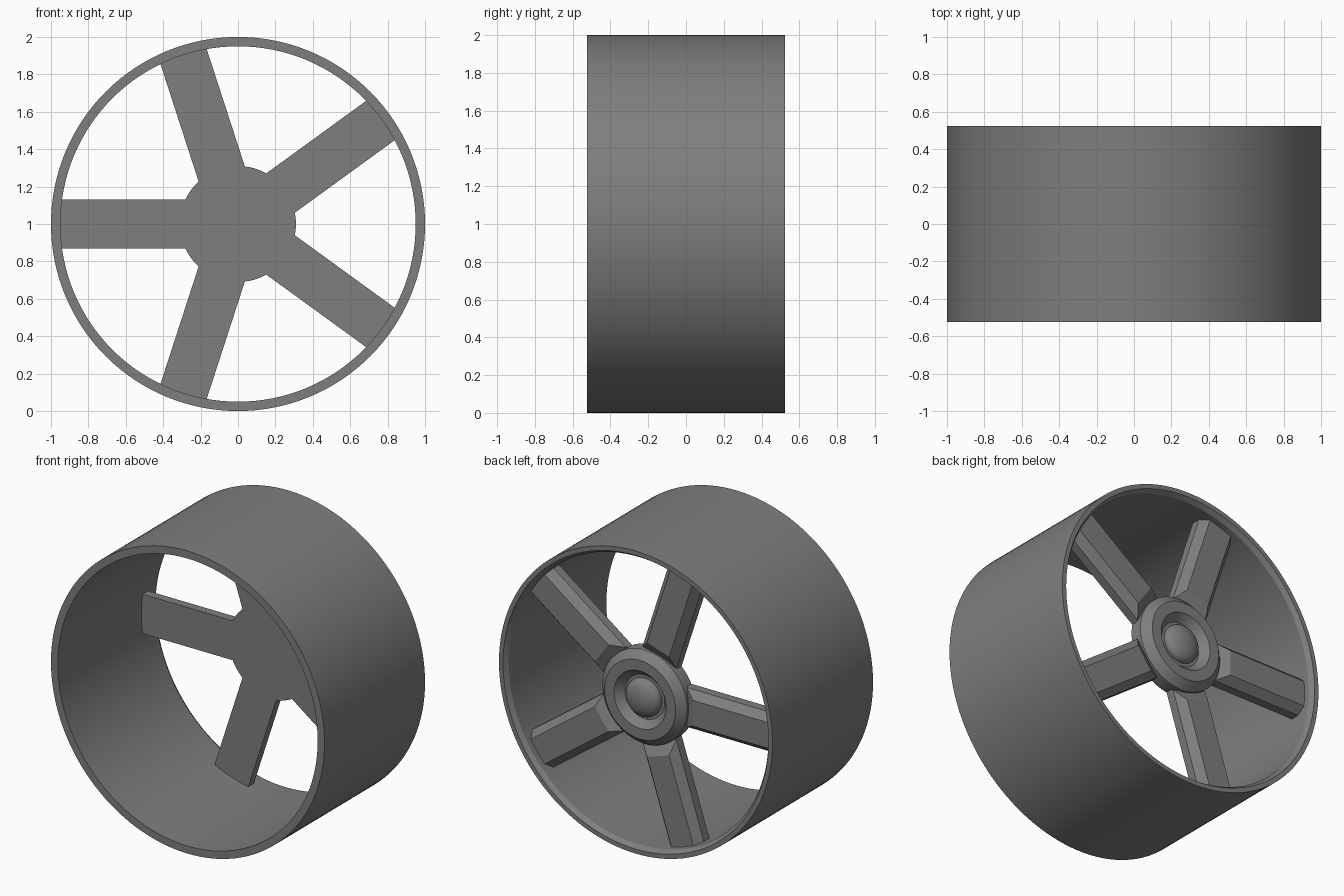
import bpy, bmesh, math
from mathutils import Matrix, Vector

old = bpy.data.objects.get("Cube")
if old:
    bpy.data.objects.remove(old, do_unlink=True)

grey = bpy.data.materials.new("mid_grey")
grey.use_nodes = True
grey.diffuse_color = (0.21, 0.21, 0.21, 1)
grey.node_tree.nodes["Principled BSDF"].inputs["Base Color"].default_value = (0.21, 0.21, 0.21, 1)

AXLE = Matrix.Translation((0, 0, 1))


def finish(bm, name, smooth=False):
    bmesh.ops.remove_doubles(bm, verts=bm.verts, dist=1e-5)
    bmesh.ops.recalc_face_normals(bm, faces=bm.faces)
    bm.transform(AXLE)
    mesh = bpy.data.meshes.new(name)
    bm.to_mesh(mesh)
    bm.free()
    mesh.materials.append(grey)
    obj = bpy.data.objects.new(name, mesh)
    bpy.context.collection.objects.link(obj)
    if smooth:
        bpy.ops.object.select_all(action="DESELECT")
        obj.select_set(True)
        bpy.context.view_layer.objects.active = obj
        bpy.ops.object.shade_smooth_by_angle(angle=math.radians(25))
    return obj


def lathe(name, profile, steps=128, closed=False):
    """Spin (radius, y) points around the wheel axle."""
    bm = bmesh.new()
    verts = [bm.verts.new((r, y, 0)) for r, y in profile]
    edges = [bm.edges.new(pair) for pair in zip(verts, verts[1:])]
    if closed:
        edges.append(bm.edges.new((verts[-1], verts[0])))
    bmesh.ops.spin(bm, geom=verts + edges, cent=(0, 0, 0), axis=(0, 1, 0),
                   angle=math.tau, steps=steps)
    return finish(bm, name, smooth=True)


# Wide rim with a chamfered inner lip at the back
lathe("rim", [(1, -0.525), (1, 0.525), (0.97, 0.525), (0.95, 0.495), (0.95, -0.525)],
      closed=True)

# Hub: flat front, chamfered back and sloped recess
FRONT = 0.347
lathe("hub", [(0, FRONT), (0.31, FRONT), (0.31, 0.43), (0.26, 0.48),
              (0.19, 0.48), (0.145, 0.43), (0, 0.43)], steps=64)

# Domed cap in the recess
dome = [(0.125 * math.cos(a), 0.44 + 0.06 * math.sin(a))
        for a in (math.pi / 2 * i / 8 for i in range(9))]
lathe("hub_cap", [(0.125, 0.425)] + dome, steps=48)

# Five spokes, chamfered along the back and at the hub end
LEVELS = [(0.27, 0.13, FRONT), (0.29, 0.13, 0.405), (0.37, 0.085, 0.455)]
for i in range(5):
    bm = bmesh.new()
    turn = Matrix.Rotation(math.radians(180 + 72 * i), 4, "Y")
    rings = []
    for start, half, y in LEVELS:
        corners = [(start, y, -half), (0.96, y, -half), (0.96, y, half), (start, y, half)]
        # The outer end follows the curve of the rim
        corners = [(math.sqrt(x * x - half * half) if x > 0.9 else x, y, z)
                   for x, y, z in corners]
        rings.append([bm.verts.new(turn @ Vector(c)) for c in corners])
    bm.faces.new(rings[0])
    bm.faces.new(rings[-1])
    for low, high in zip(rings, rings[1:]):
        for k in range(4):
            n = (k + 1) % 4
            bm.faces.new((low[k], low[n], high[n], high[k]))
    finish(bm, f"spoke_{i + 1}")
